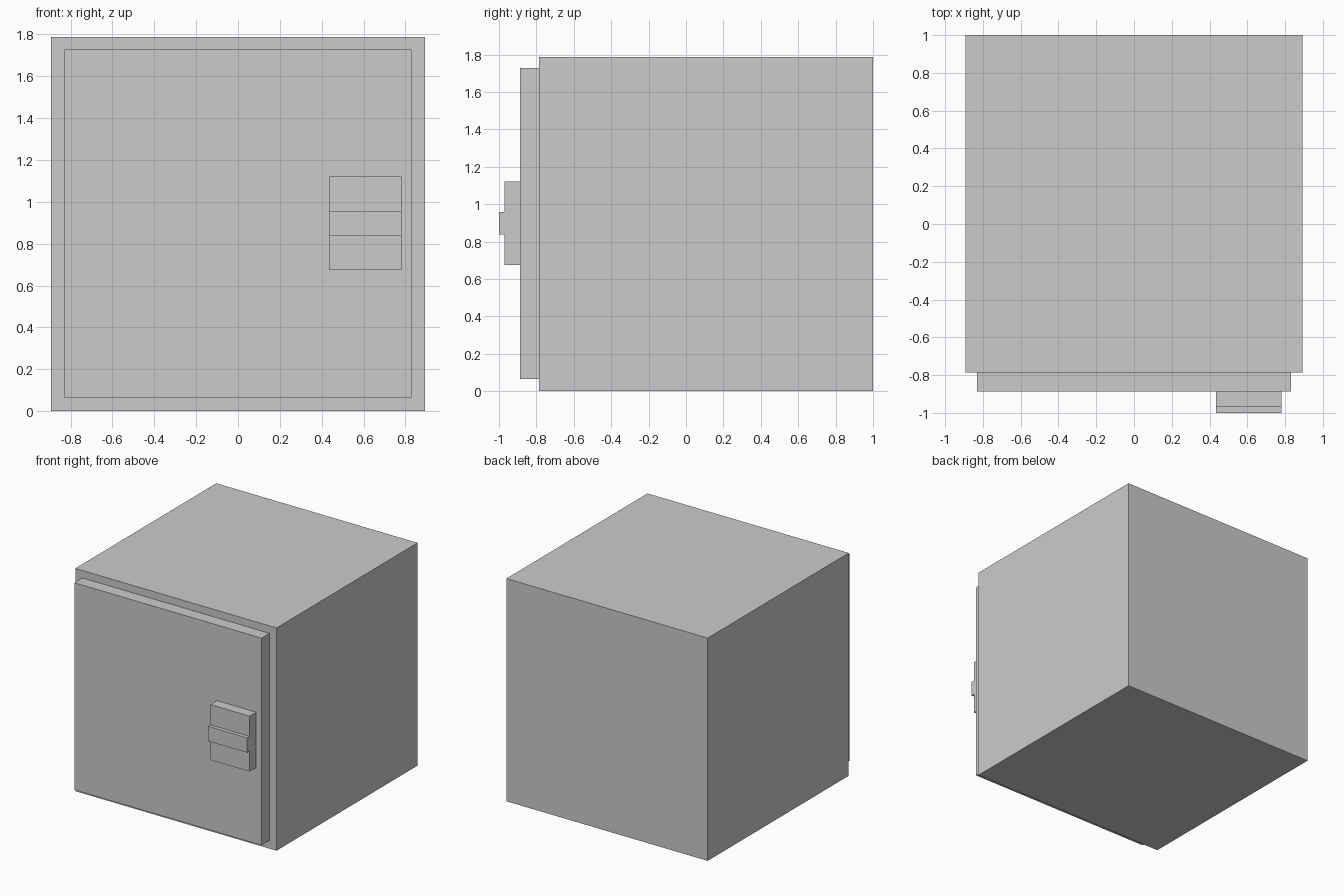
import bpy
import bmesh
from mathutils import Vector

if "Cube" in bpy.data.objects:
    bpy.data.objects.remove(bpy.data.objects["Cube"])


def box(name, lo, hi):
    """Axis-aligned box between two corners."""
    lo, hi = Vector(lo), Vector(hi)
    mesh = bpy.data.meshes.new(name)
    bm = bmesh.new()
    bmesh.ops.create_cube(bm, size=1)
    bmesh.ops.scale(bm, vec=hi - lo, verts=bm.verts)
    bm.to_mesh(mesh)
    bm.free()
    obj = bpy.data.objects.new(name, mesh)
    obj.location = (lo + hi) / 2
    bpy.context.collection.objects.link(obj)
    return obj


# Main cabinet
box("cabinet_body", (-0.893, -0.787, 0), (0.893, 1, 1.787))

# Door slab on the front
box("door", (-0.83, -0.888, 0.065), (0.83, -0.787, 1.727))

# Latch plate with a raised grip bar across its middle
box("latch_plate", (0.435, -0.97, 0.675), (0.782, -0.888, 1.12))
box("latch_grip", (0.435, -1, 0.838), (0.782, -0.97, 0.957))
